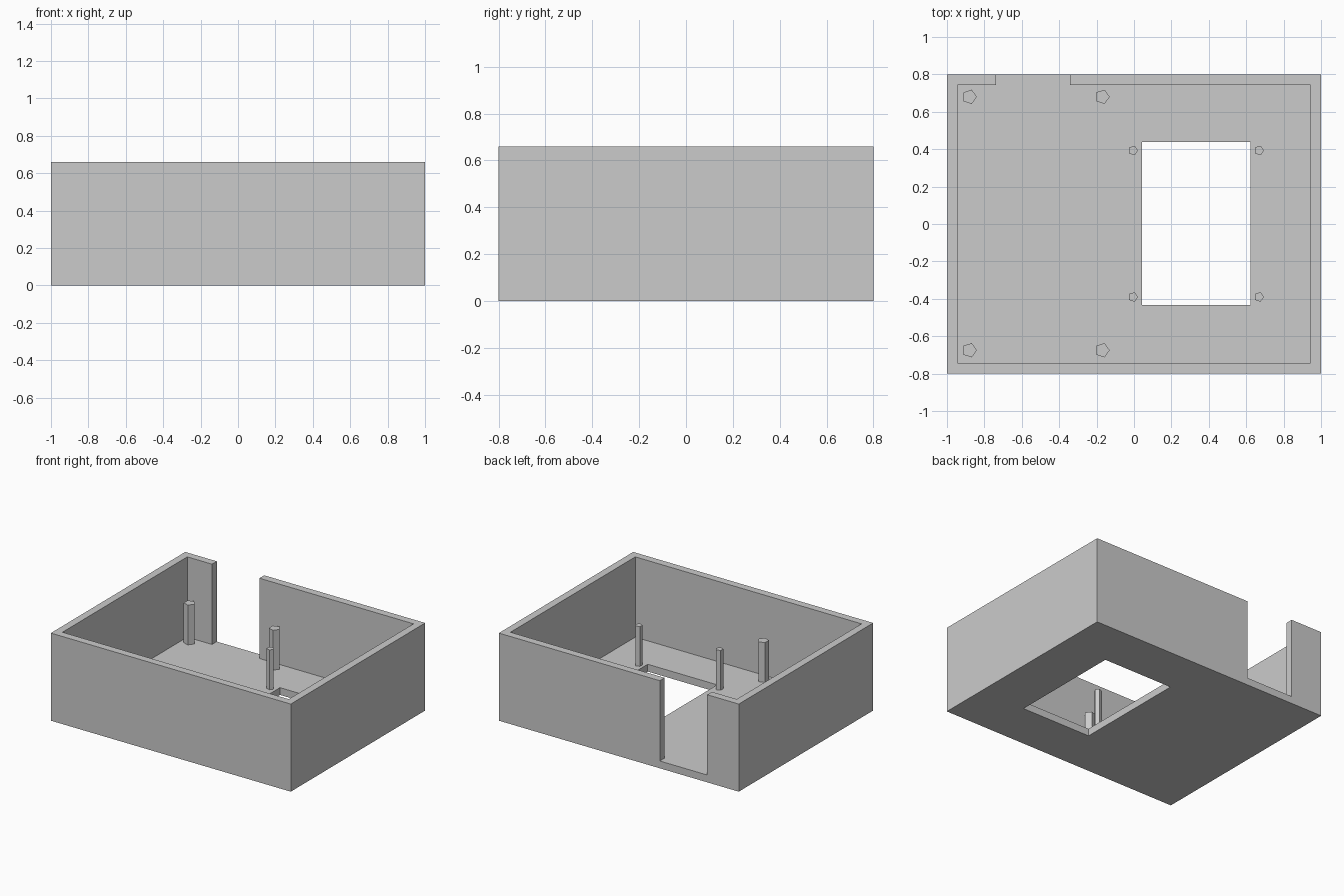
import bpy

if "Cube" in bpy.data.objects:
    bpy.data.objects.remove(bpy.data.objects["Cube"], do_unlink=True)

HEIGHT, WALL, FLOOR, POST_TOP = 0.66, 0.057, 0.055, 0.355

grey = bpy.data.materials.new("light grey")
grey.use_nodes = True
colour = (0.6, 0.6, 0.6, 1)
grey.diffuse_color = colour
grey.node_tree.nodes["Principled BSDF"].inputs["Base Color"].default_value = colour


def box(name, low, high):
    """Add a box between two opposite corners."""
    bpy.ops.mesh.primitive_cube_add(
        size=1, location=[(a + b) / 2 for a, b in zip(low, high)])
    obj = bpy.context.object
    obj.name = name
    obj.scale = [b - a for a, b in zip(low, high)]
    bpy.ops.object.transform_apply(location=False, rotation=False, scale=True)
    obj.data.materials.append(grey)
    return obj


def cut(target, low, high):
    """Remove a box-shaped volume from the target."""
    cutter = box("cutter", low, high)
    cutter.hide_render = True
    mod = target.modifiers.new("cut", "BOOLEAN")
    mod.operation = "DIFFERENCE"
    mod.solver = "EXACT"
    mod.object = cutter
    bpy.context.view_layer.objects.active = target
    bpy.ops.object.modifier_apply(modifier=mod.name)
    bpy.data.objects.remove(cutter, do_unlink=True)


def post(name, x, y, radius):
    """Add a five-sided post with one corner toward +x."""
    bpy.ops.mesh.primitive_cylinder_add(
        vertices=5, radius=radius, depth=POST_TOP - FLOOR,
        location=(x, y, (POST_TOP + FLOOR) / 2))
    obj = bpy.context.object
    obj.name = name
    # the primitive starts with a corner toward +y
    obj.rotation_euler.z = -1.5708
    obj.data.materials.append(grey)


# Open tray with a doorway in the back wall and a window in the floor
case = box("case", (-1, -0.8, 0), (1, 0.8, HEIGHT))
cut(case, (-1 + WALL, -0.8 + WALL, FLOOR), (1 - WALL, 0.8 - WALL, 1))
cut(case, (-0.737, 0.6, FLOOR), (-0.342, 1, 1))
cut(case, (0.043, -0.433, -0.2), (0.623, 0.438, 0.2))

# Thick posts on the right half, thin posts around the floor window
for side, y in (("front", -0.675), ("back", 0.68)):
    post(side + "_outer_thick_post", -0.88, y, 0.04)
    post(side + "_inner_thick_post", -0.17, y, 0.04)
for side, y in (("front", -0.39), ("back", 0.393)):
    post(side + "_right_thin_post", -0.005, y, 0.027)
    post(side + "_left_thin_post", 0.668, y, 0.027)
